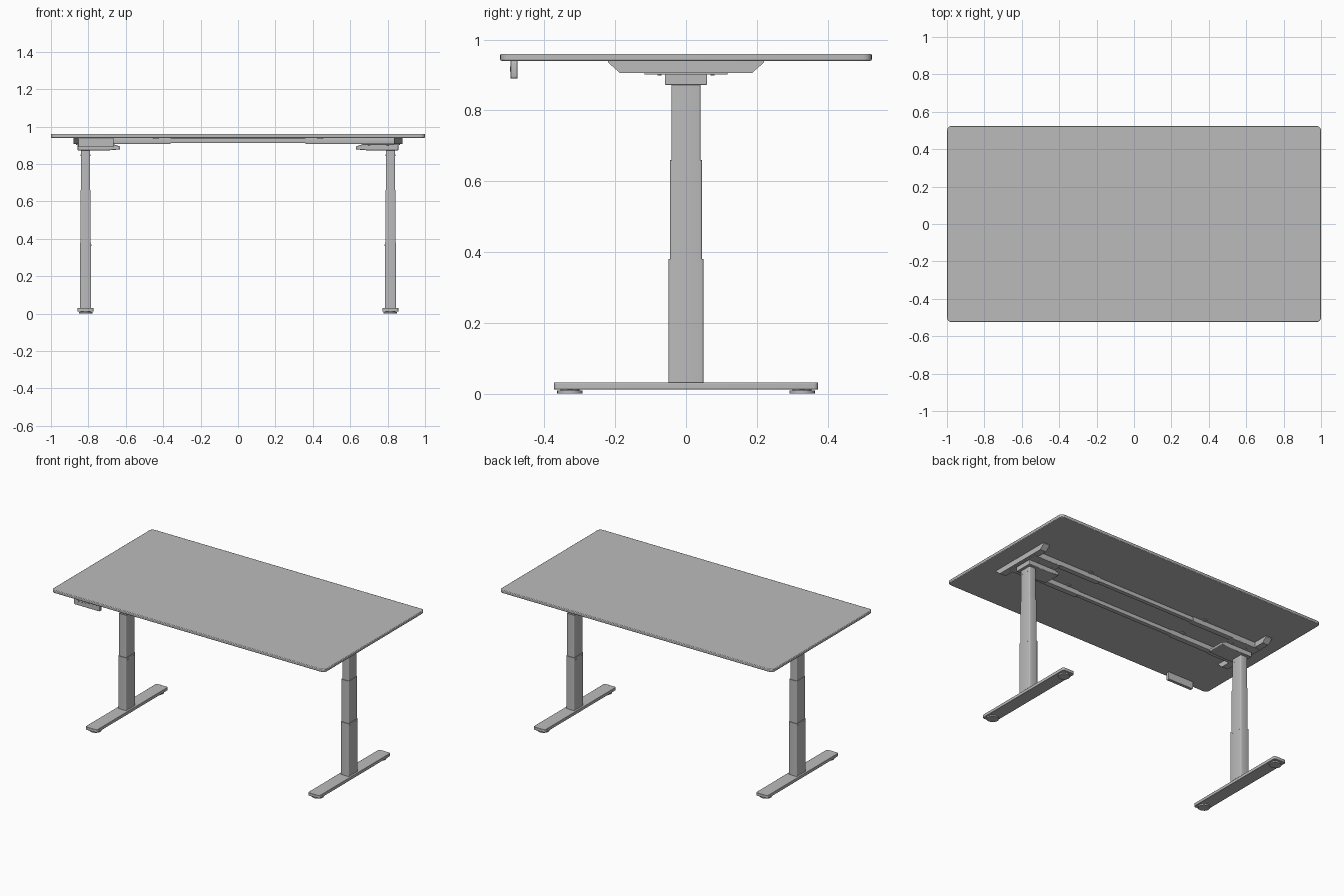
import bpy, bmesh, math

if "Cube" in bpy.data.objects:
    bpy.data.objects.remove(bpy.data.objects["Cube"])

grey = bpy.data.materials.new("plain grey")
grey.diffuse_color = (0.5, 0.5, 0.5, 1)
grey.use_nodes = True
grey.node_tree.nodes["Principled BSDF"].inputs["Base Color"].default_value = grey.diffuse_color


def rounded(w, h, r, n=3):
    """Outline of a rectangle with rounded corners."""
    pts = []
    for i, (sx, sy) in enumerate([(1, 1), (-1, 1), (-1, -1), (1, -1)]):
        for k in range(n + 1):
            a = math.pi / 2 * (i + k / n)
            pts.append((sx * (w / 2 - r) + r * math.cos(a),
                        sy * (h / 2 - r) + r * math.sin(a)))
    return pts


def prism(name, pts, lo, hi, axis="z", at=(0, 0), bevel=0):
    """Extrude a 2D outline from lo to hi along an axis."""
    def place(p, t):
        u, v = p[0] + at[0], p[1] + at[1]
        return {"x": (t, u, v), "y": (u, t, v), "z": (u, v, t)}[axis]
    lo, hi = min(lo, hi), max(lo, hi)
    bm = bmesh.new()
    a = [bm.verts.new(place(p, lo)) for p in pts]
    b = [bm.verts.new(place(p, hi)) for p in pts]
    bm.faces.new(a)
    bm.faces.new(b)
    for i in range(len(pts)):
        j = (i + 1) % len(pts)
        bm.faces.new((a[i], a[j], b[j], b[i]))
    bmesh.ops.recalc_face_normals(bm, faces=bm.faces)
    me = bpy.data.meshes.new(name)
    bm.to_mesh(me)
    bm.free()
    me.materials.append(grey)
    ob = bpy.data.objects.new(name, me)
    bpy.context.collection.objects.link(ob)
    if bevel:
        m = ob.modifiers.new("bevel", "BEVEL")
        m.width, m.segments = bevel, 2
        m.limit_method, m.angle_limit = "ANGLE", math.radians(50)
    bpy.context.view_layer.objects.active = ob
    ob.select_set(True)
    bpy.ops.object.shade_smooth_by_angle(angle=math.radians(35))
    ob.select_set(False)
    return ob


def circle(r, n=16):
    return [(r * math.cos(2 * math.pi * i / n), r * math.sin(2 * math.pi * i / n))
            for i in range(n)]


# Desktop
prism("desktop", rounded(2.0, 1.05, 0.025, 5), 0.94, 0.96, bevel=0.004)

for s, side in ((-1, "left"), (1, "right")):
    x = s * 0.815
    # Foot and its levelling pads
    prism(side + "_foot", rounded(0.086, 0.746, 0.012), 0.011, 0.031, at=(x, 0), bevel=0.002)
    for y in (-0.328, 0.328):
        prism(side + "_foot_pad", circle(0.036, 24), 0.0, 0.008, at=(x, y))
        prism(side + "_pad_stem", circle(0.027, 24), 0.006, 0.012, at=(x, y))

    # Telescoping column, three stages
    for part, w, d, lo, hi in (("lower", 0.060, 0.098, 0.03, 0.38),
                               ("middle", 0.055, 0.090, 0.37, 0.66),
                               ("upper", 0.050, 0.082, 0.65, 0.88)):
        prism(f"{side}_{part}_column", rounded(w, d, 0.005), lo, hi, at=(x, 0))
    # Small screws on the column faces
    for z, hx, ys in ((0.847, 0.025, (-0.022, 0.022)), (0.365, 0.030, (-0.03, 0.03))):
        for y in ys:
            for f in (-1, 1):
                prism(side + "_column_screw", circle(0.0035, 8), x + f * (hx - 0.001),
                      x + f * (hx + 0.001), "x", (y, z))

    # Motor housing with a sloped inner end
    prism(side + "_motor_housing",
          [(s * 0.857, 0.872), (s * 0.70, 0.872), (s * 0.63, 0.878),
           (s * 0.63, 0.893), (s * 0.66, 0.904), (s * 0.857, 0.904)],
          -0.06, 0.06, "y", bevel=0.003)

    # Tapered side bracket running front to back
    prism(side + "_side_bracket",
          [(-0.22, 0.94), (-0.22, 0.935), (-0.187, 0.906),
           (0.187, 0.906), (0.22, 0.935), (0.22, 0.94)], s * 0.835, s * 0.88, "x")
    # Cross plate over the column
    prism(side + "_top_plate", rounded(0.20, 0.235, 0.004), 0.902, 0.908, at=(s * 0.765, 0))
    for y in (-0.075, 0.075):
        for px in (0.70, 0.80):
            prism(side + "_plate_screw", circle(0.006, 10), 0.899, 0.903, at=(s * px, y))

    # Outer rail sleeves
    for y in (-0.1, 0.1):
        prism(side + "_rail_sleeve", rounded(0.036, 0.033, 0.003), s * 0.36, s * 0.85,
              "x", (y, 0.9235))
        prism(side + "_rail_tab", rounded(0.03, 0.075, 0.006), 0.936, 0.94, at=(s * 0.44, y))

# Inner sliding rails
for y, name in ((-0.1, "front_rail"), (0.1, "back_rail")):
    prism(name, rounded(0.028, 0.026, 0.002), -0.40, 0.40, "x", (y, 0.925))

# Height control panel with buttons under the front edge
prism("control_panel", rounded(0.19, 0.05, 0.006), -0.496, -0.476, "y", (-0.76, 0.915), bevel=0.002)
for i in range(6):
    prism("control_button", circle(0.007, 12), -0.498, -0.494, "y", (-0.825 + i * 0.026, 0.917))
